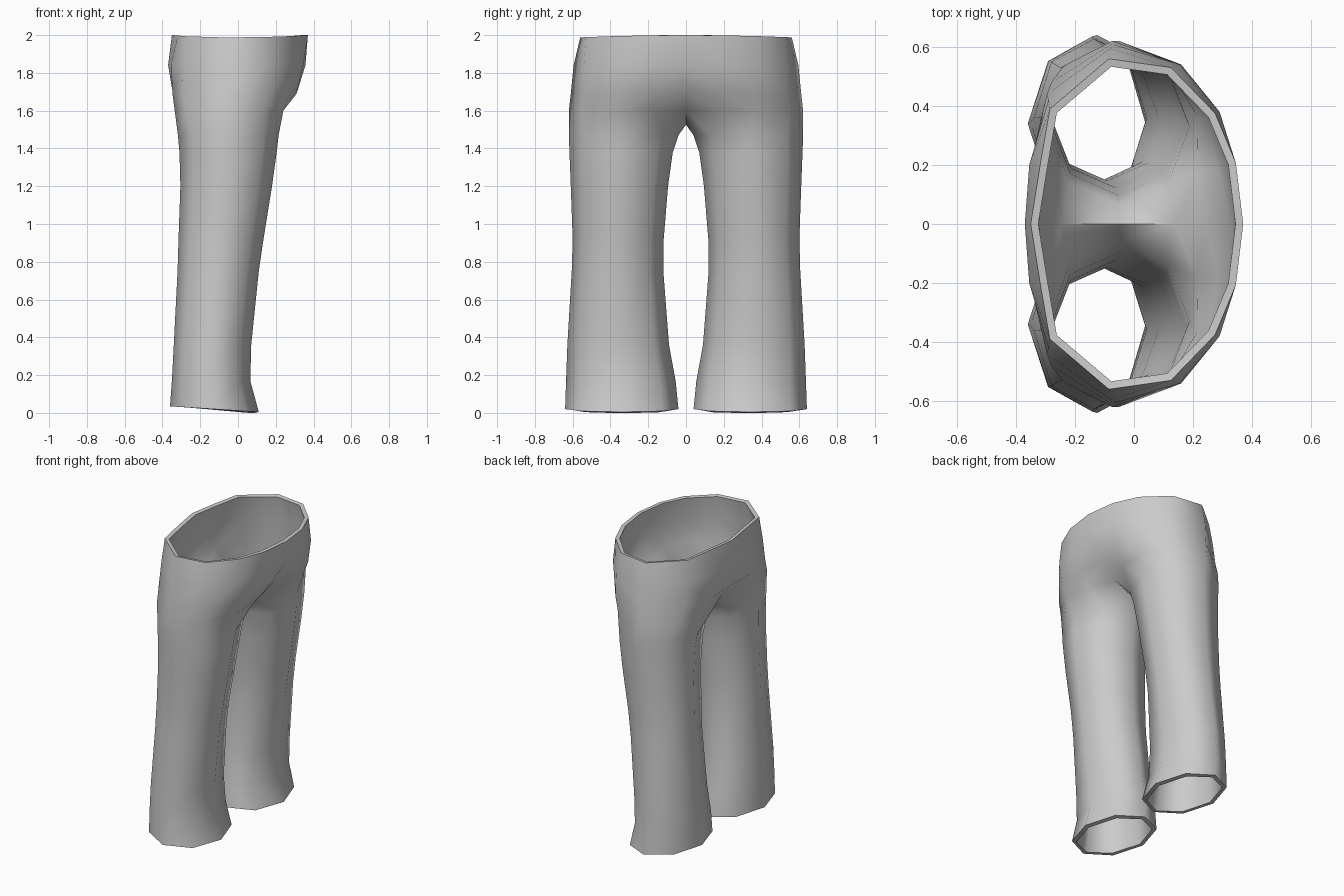
import bpy, bmesh, math

if "Cube" in bpy.data.objects:
    bpy.data.objects.remove(bpy.data.objects["Cube"])

# Leg rings, hem to crotch: z, front x, back x, inner y, outer y
LEG = [(0.02, -0.36, 0.11, 0.04, 0.64),
       (0.17, -0.35, 0.065, 0.055, 0.635),
       (0.36, -0.34, 0.07, 0.09, 0.628),
       (0.75, -0.32, 0.11, 0.12, 0.605),
       (0.92, -0.315, 0.135, 0.118, 0.60),
       (1.20, -0.305, 0.18, 0.095, 0.61),
       (1.38, -0.31, 0.205, 0.07, 0.617),
       (1.47, -0.318, 0.215, 0.04, 0.62)]

# Half rings of the hips, front centre round the side to back centre
HIPS = [
    (1.60, [(-.27, 0), (-.335, .27), (-.28, .48), (-.075, .62),
            (.135, .55), (.24, .37), (.235, .17), (.16, 0)]),
    (1.69, [(-.345, 0), (-.347, .22), (-.295, .44), (-.075, .61),
            (.16, .54), (.275, .37), (.31, .18), (.27, 0)]),
    (1.84, [(-.37, 0), (-.355, .20), (-.29, .42), (-.08, .595),
            (.155, .54), (.29, .38), (.345, .20), (.357, 0)]),
    (1.995, [(-.35, 0), (-.318, .20), (-.285, .39), (-.085, .56),
             (.125, .53), (.275, .375), (.345, .207), (.37, 0)])]

bm = bmesh.new()


def leg_ring(i, z, x0, x1, y0, y1):
    ring = []
    for k in range(8):
        a = k * math.pi / 4
        x = (x0 + x1) / 2 - (x1 - x0) / 2 * math.cos(a)
        y = (y0 + y1) / 2 + (y1 - y0) / 2 * math.sin(a)
        zz = 0.035 - (x + 0.36) * 0.064 if i == 0 else z
        ring.append(bm.verts.new((x, y, zz)))
    return ring


def bridge(lo, up, closed):
    n = len(lo)
    for k in range(n if closed else n - 1):
        j = (k + 1) % n
        bm.faces.new((lo[k], up[k], up[j], lo[j]))


# Leg tube
legs = [leg_ring(i, *r) for i, r in enumerate(LEG)]
for lo, up in zip(legs, legs[1:]):
    bridge(lo, up, True)

# Hips and waist, with the rim dipping slightly at the sides
hips = []
for z, pts in HIPS:
    ring = []
    for x, y in pts:
        zz = 2.0 - 0.012 * (y / 0.56) ** 2 if z > 1.9 else z
        ring.append(bm.verts.new((x, y, zz)))
    hips.append(ring)
for lo, up in zip(hips, hips[1:]):
    bridge(lo, up, False)

# Crotch gusset joining leg to hips
t, h = legs[-1], hips[0]
bridge(t[:6], h[1:7], False)
mid = bm.verts.new((-0.05, 0, 1.525))
for f in ((h[0], h[1], t[0], t[7]), (mid, h[0], t[7], t[6]),
          (mid, t[6], h[7]), (h[7], t[6], t[5], h[6])):
    bm.faces.new(f)

me = bpy.data.meshes.new("trousers")
bm.to_mesh(me)
bm.free()
ob = bpy.data.objects.new("trousers", me)
bpy.context.collection.objects.link(ob)

# Second leg and cloth thickness
m = ob.modifiers.new("mirror", 'MIRROR')
m.use_axis = (False, True, False)
m.use_clip = True
s = ob.modifiers.new("cloth", 'SOLIDIFY')
s.thickness = 0.026
s.offset = -1
s.use_even_offset = True

bpy.context.view_layer.objects.active = ob
ob.select_set(True)
bpy.ops.object.convert(target='MESH')
bpy.ops.object.shade_smooth_by_angle(angle=math.radians(62))
